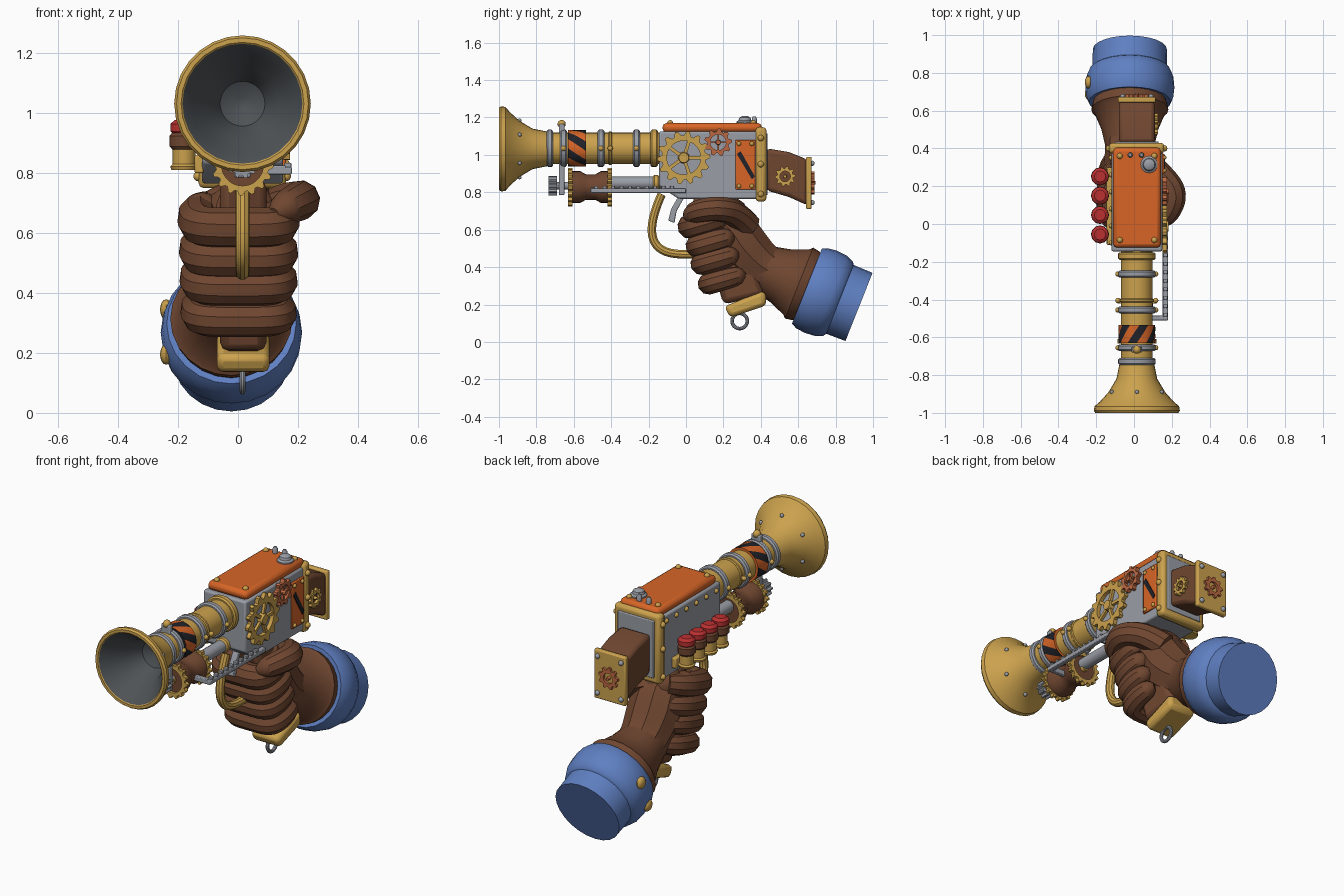
import bpy, bmesh, math
from mathutils import Vector, Matrix

if "Cube" in bpy.data.objects:
    bpy.data.objects.remove(bpy.data.objects["Cube"])

def material(name, rgb):
    m = bpy.data.materials.new(name)
    m.diffuse_color = (*rgb, 1)
    m.use_nodes = True
    m.node_tree.nodes["Principled BSDF"].inputs["Base Color"].default_value = m.diffuse_color
    return m

GOLD = material("gold", (.60, .36, .075))
GREY = material("steel grey", (.32, .34, .38))
DARK = material("dark bore", (.075, .085, .092))
ORANGE = material("orange", (.68, .13, .02))
COPPER = material("copper", (.50, .14, .055))
BROWN = material("brown leather", (.16, .062, .03))
BLUE = material("blue cloth", (.115, .215, .54))
RED = material("red", (.50, .03, .03))
BLACK = material("black", (.015, .016, .022))
CX = .015  # centre plane of the gun

def finish(name, bm, mat, bevel=0):
    bmesh.ops.recalc_face_normals(bm, faces=bm.faces[:])
    me = bpy.data.meshes.new(name)
    bm.to_mesh(me)
    bm.free()
    ob = bpy.data.objects.new(name, me)
    bpy.context.collection.objects.link(ob)
    for m in (mat if isinstance(mat, list) else [mat]):
        me.materials.append(m)
    if bevel:
        b = ob.modifiers.new("bevel", 'BEVEL')
        b.width, b.segments = bevel, 2
    return ob

def frame(origin, axis):
    return Matrix.Translation(origin) @ Vector(axis).to_track_quat('Z', 'Y').to_matrix().to_4x4()

def lathe(name, prof, origin, axis, mat, sides=24, twist=0, rule=None):
    """Revolve (distance, radius) pairs; rule(segment, column) picks the material."""
    bm = bmesh.new()
    rings = []
    for k, (t, r) in enumerate(prof):
        angs = [2 * math.pi * i / sides + twist * t for i in range(sides)]
        rings.append([bm.verts.new((r * math.cos(a), r * math.sin(a), t)) for a in angs])
    for k in range(len(rings) - 1):
        for i in range(sides):
            j = (i + 1) % sides
            f = bm.faces.new((rings[k][i], rings[k][j], rings[k + 1][j], rings[k + 1][i]))
            f.material_index = rule(k, i) if rule else 0
    bm.faces.new(rings[0]).material_index = rule(0, 0) if rule else 0
    bm.faces.new(rings[-1])
    bm.transform(frame(origin, axis))
    return finish(name, bm, mat)

def ring(name, y, r, w, mat, z=1.035):
    e = min(.008, w / 4)
    return lathe(name, [(0, r - e), (e, r), (w - e, r), (w, r - e)], (CX, y - w / 2, z), (0, 1, 0), mat)

def box(name, lo, hi, mat, bevel=.006):
    bm = bmesh.new()
    c = [(a + b) / 2 for a, b in zip(lo, hi)]
    s = [b - a for a, b in zip(lo, hi)]
    bmesh.ops.create_cube(bm, size=1, matrix=Matrix.Translation(c) @ Matrix.Diagonal((*s, 1)))
    return finish(name, bm, mat, bevel)

def prism(name, yz, x0, x1, mat, bevel=.006):
    bm = bmesh.new()
    f = bm.faces.new([bm.verts.new((x0, y, z)) for y, z in yz])
    ext = bmesh.ops.extrude_face_region(bm, geom=[f])["geom"]
    bmesh.ops.translate(bm, verts=[v for v in ext if isinstance(v, bmesh.types.BMVert)], vec=(x1 - x0, 0, 0))
    return finish(name, bm, mat, bevel)

def balls(name, locs, r, mat, scale=(1, 1, 1)):
    bm = bmesh.new()
    for p in locs:
        bmesh.ops.create_uvsphere(bm, u_segments=12, v_segments=8, radius=r,
                                  matrix=Matrix.Translation(p) @ Matrix.Diagonal((*scale, 1)))
    return finish(name, bm, mat)

def gear(name, origin, axis, r, tooth, hole, thick, teeth, mat, spokes=0):
    bm = bmesh.new()
    n = teeth * 4
    layers = []
    for z in (0, thick):
        out, inn = [], []
        for i in range(n):
            a = 2 * math.pi * i / n
            q = r if i % 4 < 2 else r - tooth
            out.append(bm.verts.new((q * math.cos(a), q * math.sin(a), z)))
            inn.append(bm.verts.new((hole * math.cos(a), hole * math.sin(a), z)))
        layers.append((out, inn))
    (o0, i0), (o1, i1) = layers
    for i in range(n):
        j = (i + 1) % n
        for a, b in ((o0, o1), (o1, i1), (i1, i0), (i0, o0)):
            bm.faces.new((a[i], a[j], b[j], b[i]))
    for s in range(spokes):
        m = Matrix.Rotation(2 * math.pi * s / spokes, 4, 'Z') @ Matrix.Translation((hole / 2, 0, thick / 2))
        bmesh.ops.create_cube(bm, size=1, matrix=m @ Matrix.Diagonal((hole * 1.1, hole * .2, thick * .7, 1)))
    bmesh.ops.create_cone(bm, cap_ends=True, segments=12, radius1=hole * .35, radius2=hole * .3,
                          depth=thick * 1.4, matrix=Matrix.Translation((0, 0, thick * .7)))
    bm.transform(frame(origin, axis))
    return finish(name, bm, mat)

def tube(name, pts, mat, depth, cyclic=False):
    """Smooth tube through (x, y, z, radius factor) points."""
    cu = bpy.data.curves.new(name, 'CURVE')
    cu.dimensions, cu.bevel_depth, cu.bevel_resolution, cu.use_fill_caps = '3D', depth, 3, True
    sp = cu.splines.new('NURBS')
    sp.points.add(len(pts) - 1)
    for p, (x, y, z, r) in zip(sp.points, pts):
        p.co, p.radius = (x, y, z, 1), r
    sp.order_u, sp.resolution_u, sp.use_cyclic_u, sp.use_endpoint_u = 3, 5, cyclic, not cyclic
    ob = bpy.data.objects.new(name, cu)
    bpy.context.collection.objects.link(ob)
    cu.materials.append(mat)
    bpy.ops.object.select_all(action='DESELECT')
    ob.select_set(True)
    bpy.context.view_layer.objects.active = ob
    bpy.ops.object.convert(target='MESH')

# horn with dark bore
lathe("horn", [(.25, .02), (.22, .075), (.12, .12), (.06, .17), (.004, .2), (0, .205), (0, .22), (.012, .228),
               (.035, .224), (.06, .195), (.11, .15), (.18, .108), (.27, .09)], (CX, -1, 1.032), (0, 1, 0),
      [GOLD, DARK], 28, rule=lambda k, i: int(k < 4))
balls("horn_rivets", [(CX + .152 * math.cos(a), -.89, 1.032 + .152 * math.sin(a))
                      for a in [math.pi * (k / 3 + 1 / 6) for k in range(6)]], .011, GREY)

# barrel, its bands and the hazard band
lathe("barrel", [(0, .084), (.62, .084)], (CX, -.75, 1.035), (0, 1, 0), GOLD)
for i, (y, w) in enumerate([(-.728, .035), (-.655, .035), (-.455, .036), (-.265, .036)]):
    ring(f"barrel_band_{i}", y, .1, w, GREY)
ring("barrel_flange", -.17, .1, .04, GOLD)
ring("barrel_collar", -.405, .09, .02, GOLD)
lathe("hazard_band", [(.019 * k, .098) for k in range(6)], (CX, -.63, 1.035), (0, 1, 0), [ORANGE, BLACK], 24,
      twist=7, rule=lambda k, i: int(i % 4 < 2))
balls("band_studs", [(CX + s * .1, y, 1.035) for s in (-1, 1) for y in (-.655, -.455, -.405, -.265)], .014, GOLD)

# front bracket
box("front_bracket", (CX - .028, -.68, .785), (CX + .028, -.65, 1.165), GREY)
balls("bracket_knob", [(CX, -.665, 1.165)], .022, GOLD)

# drum below the barrel, axle and rack
lathe("drum", [(0, .085), (.05, .085), (.08, .068), (.13, .068), (.16, .085), (.21, .085)], (CX, -.615, .828), (0, 1, 0), BROWN)
for y in (-.632, -.42):
    gear("drum_gear", (CX, y, .828), (0, 1, 0), .103, .014, .07, .024, 16, GOLD)
gear("axle_gear", (CX, -.735, .835), (0, 1, 0), .052, .01, .03, .045, 10, GREY)
lathe("axle", [(0, .02), (.1, .02)], (CX, -.72, .835), (0, 1, 0), GREY, 12)
lathe("lower_rod", [(0, .034), (.32, .034)], (CX, -.42, .85), (0, 1, 0), GREY, 16)
ring("rod_collar", -.16, .042, .035, GOLD, .85)
box("rack", (.152, -.51, .796), (.18, 0, .82), GREY, .004)
for k in range(10):
    box("rack_tooth", (.154, -.49 + .045 * k, .815), (.178, -.47 + .045 * k, .834), GREY, .003)
box("rack_arm", (.05, -.51, .796), (.16, -.485, .825), GREY, .004)

# receiver, cover and rear frame
prism("receiver", [(-.145, 1.125), (.4, 1.125), (.4, .765), (-.04, .765), (-.145, .835)], -.12, .15, GREY, .01)
box("top_cover", (-.11, -.125, 1.12), (.142, .405, 1.17), ORANGE, .02)
box("rear_frame", (-.132, .372, .75), (.16, .43, 1.148), GOLD, .018)
box("rear_plate", (-.1, .42, .785), (.13, .437, 1.115), GREY, .005)
balls("cover_screws", [(x, y, 1.17) for x in (-.075, .108) for y in (-.085, .36)], .016, GOLD)
balls("frame_studs", [(x, .4, z) for x in (-.132, .16) for z in (.79, .95, 1.09)], .017, GOLD)
balls("side_rivets", [(-.12, -.1 + .09 * k, 1.09) for k in range(6)], .014, GOLD)
lathe("top_button", [(0, .045), (.012, .045), (.02, .034), (.034, .03), (.042, .015)], (.08, .315, 1.165), (0, 0, 1), GREY, 16)
for x in (-.02, .04):
    lathe("top_pin", [(0, .014), (.03, .014), (.04, .008)], (x, .365, 1.165), (0, 0, 1), GREY, 10)

# right side gears and hazard panel
gear("large_gear", (.152, -.012, .985), (1, 0, 0), .142, .024, .09, .022, 14, GOLD, 5)
gear("small_gear", (.152, .172, 1.067), (1, 0, 0), .074, .016, .042, .024, 9, COPPER, 4)
box("side_panel", (.145, .265, .815), (.16, .372, 1.08), ORANGE, .004)
prism("panel_stripe", [(.272, 1.005), (.292, 1.02), (.368, .885), (.352, .87)], .158, .164, BLACK, 0)
balls("panel_rivets", [(.16, y, z) for y in (.283, .352) for z in (.833, 1.06)], .012, GOLD)

# cartridges on the left side
box("cartridge_rail", (-.145, -.11, .80), (-.115, .3, .86), GOLD)
for y in (-.055, .048, .15, .252):
    p = (-.18, y, .81)
    lathe("cartridge_base", [(0, .042), (.012, .046), (.02, .038), (.07, .038)], p, (0, 0, 1), GOLD, 12)
    lathe("cartridge_strap", [(.07, .04), (.08, .048), (.115, .048), (.125, .04)], p, (0, 0, 1), BROWN, 12)
    lathe("cartridge", [(.06, .036), (.12, .036), (.13, .046), (.155, .046), (.168, .03)], p, (0, 0, 1), RED, 12)

# stock and butt plate
prism("stock", [(.43, 1.035), (.55, 1.015), (.65, .975), (.65, .73), (.55, .775), (.43, .81)], CX - .095, CX + .095, BROWN, .02)
box("butt_plate", (CX - .1, .642, .71), (CX + .1, .672, .99), GOLD, .008)
gear("butt_gear", (CX, .67, .85), (0, 1, 0), .062, .014, .03, .016, 9, COPPER)
gear("stock_gear", (CX + .093, .53, .885), (1, 0, 0), .055, .012, .028, .018, 10, GOLD)
balls("butt_bolts", [(CX + s * .075, .674, z) for s in (-1, 1) for z in (.745, .955)], .014, GREY)

# trigger, guard, grip and pommel
prism("trigger", [(-.04, .78), (-.005, .78), (-.05, .7), (-.062, .635), (-.095, .65), (-.08, .71)], CX - .018, CX + .018, GREY)
tube("trigger_guard", [(CX, -.13, .79, 1), (CX, -.18, .68, 1), (CX, -.185, .53, 1), (CX, -.08, .46, 1), (CX, .06, .47, 1)], GOLD, .024)
prism("grip", [(.03, .78), (.24, .78), (.42, .25), (.2, .2)], CX - .075, CX + .08, BROWN, .03)
prism("pommel", [(.205, .19), (.235, .13), (.43, .195), (.425, .27), (.4, .268)], CX - .085, CX + .09, GOLD, .022)
tube("pommel_ring", [(CX, .287 + .042 * math.cos(a), .112 + .042 * math.sin(a), 1)
                     for a in [math.pi * k / 6 for k in range(12)]], GREY, .01, True)

# gloved hand: four curled fingers, thumb and palm
for i, (y, z, r) in enumerate([(.03, .605, .068), (.068, .50, .063), (.092, .405, .061), (.128, .298, .058)]):
    path = [(-.08, .25, .8), (-.135, .19, 1), (-.135, .05, 1), (-.11, -.008, 1), (0, -.008, 1), (.12, -.008, 1),
            (.14, .05, 1), (.14, .12, .97), (.125, .165, .8), (.115, .18, .35)]
    tube(f"finger_{i + 1}", [(x, y + d, z + .015 + .28 * d, s) for x, d, s in path], BROWN, r)
    balls("knuckle", [(-.12, y + .16, z + .06)], r * 1.05, BROWN)
tube("thumb", [(.06, .33, .62, 1.1), (.13, .27, .69, 1.05), (.22, .17, .715, 1), (.19, .07, .7, .95), (.14, .02, .675, .8),
               (.12, .0, .665, .3)], BROWN, .067)
tube("palm", [(0, .1, .69, .5), (0, .15, .68, .8), (0, .24, .6, 1), (-.01, .3, .5, 1.05), (-.02, .42, .385, .9),
              (-.02, .5, .355, .9)], BROWN, .145)
balls("hand_web", [(0, .235, .665)], .11, BROWN, (1.3, .95, 1))

# glove cuff, sleeve and its buttons
END, ARM = (-.022, .925, .187), (0, -.93, .37)
lathe("glove_cuff", [(.27, .185), (.31, .198), (.345, .204), (.36, .188), (.45, .152), (.55, .13), (.62, .125)], END, ARM, BROWN)
lathe("sleeve", [(0, .196), (.11, .198), (.12, .214), (.16, .231), (.22, .236), (.27, .23), (.3, .216), (.295, .195)], END, ARM, BLUE)
balls("sleeve_buttons", [(-.24, .75, .345), (-.24, .69, .195)], .034, GOLD, (.6, 1, 1))

# smooth shading with crisp edges
bpy.ops.object.select_all(action='SELECT')
bpy.context.view_layer.objects.active = bpy.context.selected_objects[0]
bpy.ops.object.shade_smooth_by_angle(angle=math.radians(35))
